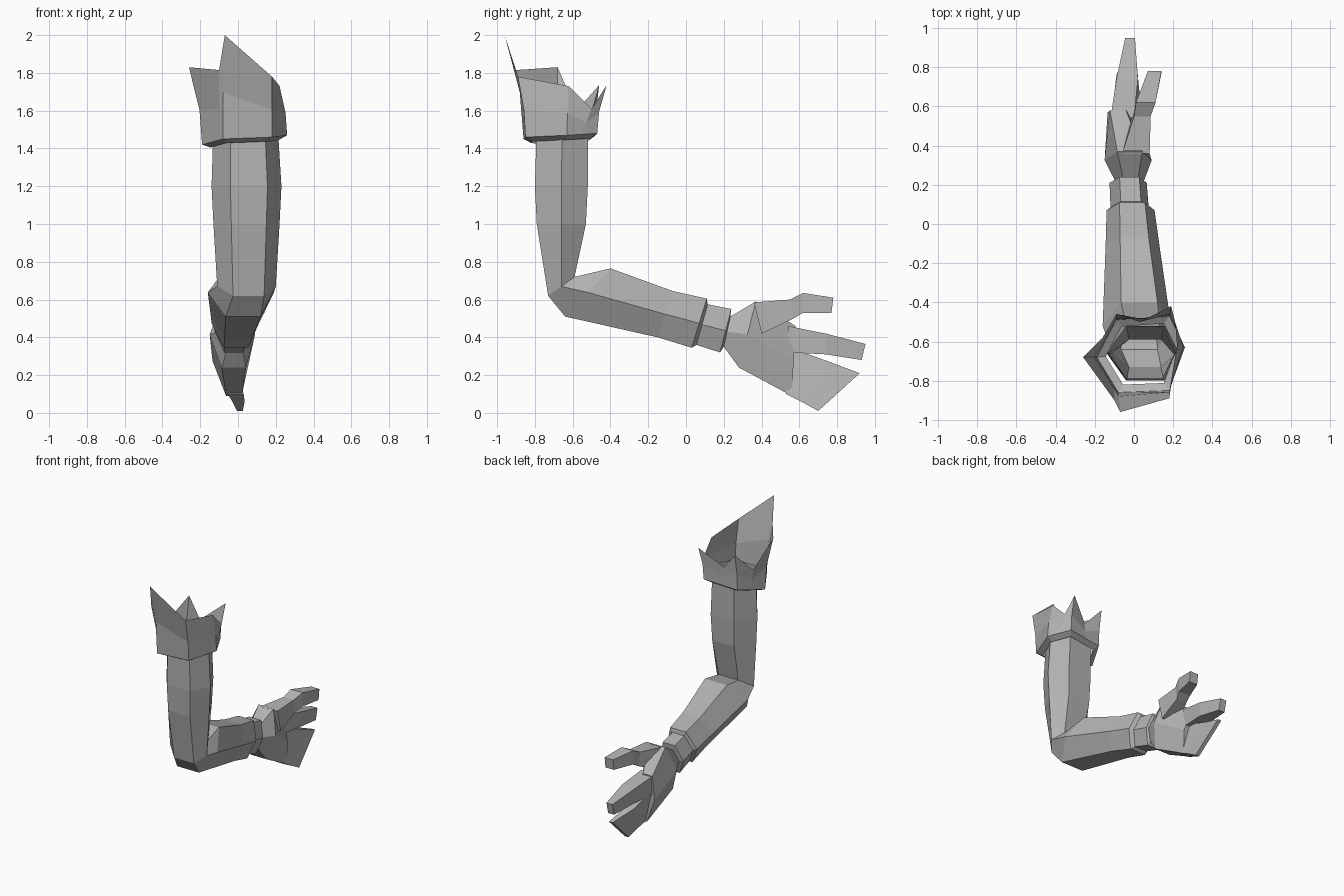
import bpy
import bmesh
from mathutils import Vector

# Remove only the default cube
default_cube = bpy.data.objects.get("Cube")
if default_cube:
    bpy.data.objects.remove(default_cube, do_unlink=True)

# One plain grey for the whole model
grey = bpy.data.materials.new("plain_grey")
grey.use_nodes = True
colour = (0.45, 0.45, 0.45, 1)
grey.diffuse_color = colour
grey.node_tree.nodes["Principled BSDF"].inputs["Base Color"].default_value = colour


def hexagon(upper, lower, left, right, lean=0):
    """Six-sided section between two points of the side plane."""
    width = right - left
    inner_left, inner_right = left + width * .27, right - width * .2
    (top_y, top_z), (low_y, low_z) = upper, lower
    mid_y, mid_z = (top_y + low_y) / 2, (top_z + low_z) / 2
    return [
        Vector((inner_left - lean, top_y, top_z)),
        Vector((inner_right - lean, top_y, top_z)),
        Vector((right, mid_y, mid_z)),
        Vector((inner_right + lean, low_y, low_z)),
        Vector((inner_left + lean, low_y, low_z)),
        Vector((left, mid_y, mid_z)),
    ]


def quad(upper, lower, left, right, lean=0):
    """Four-sided section for the digits."""
    return [
        Vector((left - lean, *upper)),
        Vector((right - lean, *upper)),
        Vector((right + lean, *lower)),
        Vector((left + lean, *lower)),
    ]


def loft(name, rings, cap_start=False, cap_end=False):
    """Skin a row of matching sections with flat faces."""
    bm = bmesh.new()
    rows = [[bm.verts.new(point) for point in ring] for ring in rings]
    for row, following in zip(rows, rows[1:]):
        count = len(row)
        for i in range(count):
            j = (i + 1) % count
            bm.faces.new((row[i], row[j], following[j], following[i]))
    if cap_start:
        bm.faces.new(rows[0])
    if cap_end:
        bm.faces.new(rows[-1])
    bmesh.ops.recalc_face_normals(bm, faces=bm.faces)
    mesh = bpy.data.meshes.new(name)
    bm.to_mesh(mesh)
    bm.free()
    mesh.materials.append(grey)
    part = bpy.data.objects.new(name, mesh)
    bpy.context.collection.objects.link(part)
    return part


# Upper arm, open at the shoulder and sharing its last section with the forearm
elbow = hexagon((-.59, .72), (-.73, .62), -.11, .2)
loft("upper_arm", [
    hexagon((-.52, 1.52), (-.79, 1.52), -.13, .21),
    hexagon((-.52, 1.2), (-.8, 1.2), -.14, .23),
    hexagon((-.53, 1), (-.79, 1), -.13, .22),
    elbow,
])

# Forearm, ending in a small step at the wrist
sleeve_end = hexagon((.11, .605), (.03, .345), -.14, .105)
wrist_start = hexagon((.115, .575), (.055, .36), -.12, .075)
loft("forearm", [
    elbow,
    hexagon((-.4, .765), (-.64, .51), -.16, .19),
    hexagon((-.07, .645), (-.15, .4), -.145, .13),
    sleeve_end,
    wrist_start,
])

# Wrist band, with a step down to the hand
hand_start = hexagon((.235, .51), (.2, .35), -.095, .05)
loft("wrist_band", [
    wrist_start,
    hexagon((.24, .55), (.18, .32), -.125, .065),
    hand_start,
])

# Palm, leaning inward along its lower edge
loft("palm", [
    hand_start,
    hexagon((.37, .59), (.28, .24), -.15, .09),
    hexagon((.58, .46), (.56, .09), -.135, .02, .03),
], cap_end=True)

# Thumb
loft("thumb", [
    quad((.36, .585), (.4, .42), -.06, .08),
    quad((.55, .6), (.57, .5), 0, .085),
    quad((.62, .635), (.62, .53), .01, .11),
    quad((.78, .61), (.77, .53), .07, .14),
], True, True)

# Index finger
loft("index_finger", [
    quad((.54, .46), (.54, .32), -.12, 0),
    quad((.74, .42), (.74, .31), -.09, .02),
    quad((.95, .365), (.93, .28), -.045, .005),
], True, True)

# Remaining fingers, held together as one curled blade
loft("joined_fingers", [
    quad((.54, .35), (.53, .1), -.085, 0, .03),
    quad((.76, .27), (.61, .06), -.06, .005, .03),
    quad((.92, .21), (.7, .01), -.015, .015, .01),
], True, True)

# Shoulder cuff: six lower corners and a jagged upper rim
front_left, front_right = Vector((-.08, -.86, 1.45)), Vector((.18, -.85, 1.46))
side_right, side_left = Vector((.26, -.63, 1.47)), Vector((-.19, -.68, 1.42))
back_right, back_left = Vector((.18, -.47, 1.48)), Vector((-.09, -.49, 1.46))
cuff_low = [
    front_left, front_right, side_right,
    side_right.lerp(back_right, .6), back_right,
    back_right.lerp(back_left, .5), back_left,
    back_left.lerp(side_left, .5), side_left,
    side_left.lerp(front_left, .8),
]
cuff_rim = [Vector(point) for point in (
    (-.07, -.96, 2), (.18, -.89, 1.78), (.22, -.62, 1.73),
    (.21, -.5, 1.61), (.19, -.42, 1.735),
    (.03, -.5, 1.6), (-.09, -.46, 1.735),
    (-.16, -.58, 1.6), (-.26, -.68, 1.83),
    (-.1, -.9, 1.815),
)]
cuff_middle = []
for low, high in zip(cuff_low, cuff_rim):
    point = low.lerp(high, .2)
    point.z = low.lerp(high, .45).z
    cuff_middle.append(point)
arm_axis = Vector((.04, -.66, 1.42))
cuff_underside = [low.lerp(arm_axis, .2) - Vector((0, 0, .015)) for low in cuff_low]
loft("shoulder_cuff", [cuff_underside, cuff_low, cuff_middle, cuff_rim])
